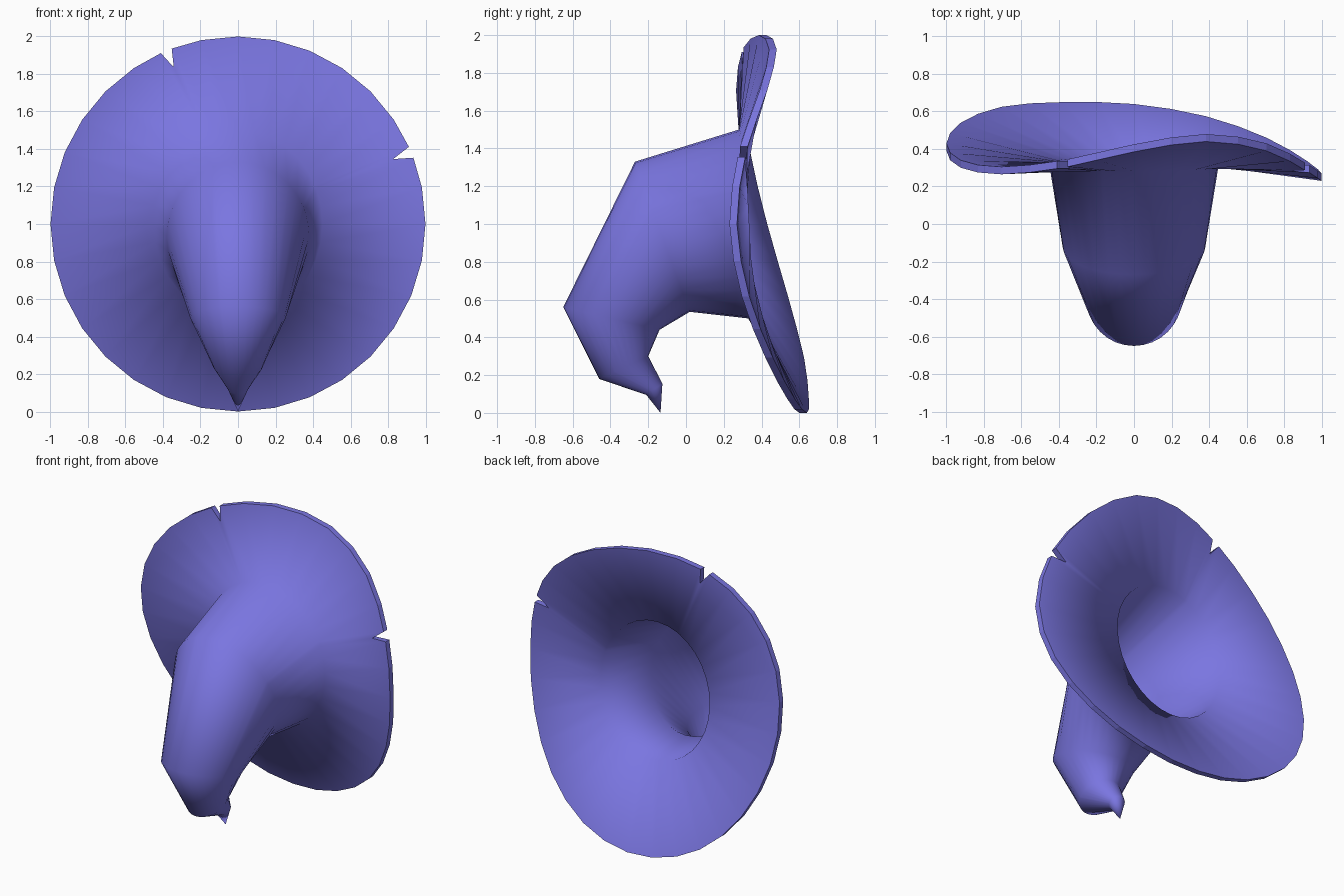
import bpy, bmesh, math
from mathutils import Vector

if "Cube" in bpy.data.objects:
    bpy.data.objects.remove(bpy.data.objects["Cube"])

NOTCHES = (22.5, 112.5)      # degrees round the brim
THICK = 0.04

# Wavy brim: depth (y) of the front rim every 22.5 degrees, counter-clockwise from +x
RIM = [0.23, 0.28, 0.39, 0.44, 0.385, 0.30, 0.265, 0.30,
       0.39, 0.50, 0.585, 0.61, 0.60, 0.535, 0.42, 0.295]


def rim_y(deg):
    """Smooth (Catmull-Rom) lookup in the rim table."""
    u = (deg % 360) / 22.5
    i, t = int(u), u - int(u)
    a, b, c, d = (RIM[(i + k) % 16] for k in (-1, 0, 1, 2))
    return 0.5 * (2 * b + (c - a) * t + (2 * a - 5 * b + 4 * c - d) * t * t
                  + (3 * b - a - 3 * c + d) * t ** 3)


# Columns round the hat: 32 steps, with three columns at each notch
columns = []
for i in range(32):
    a = i * 11.25
    if a in NOTCHES:
        columns += [(a - 1.8, 1.0), (a, 0.9), (a + 1.8, 1.0)]
    else:
        columns.append((a, 1.0))

# Drooping crown: (top y, top z, bottom y, bottom z, half width)
CROWN = [(0.28, 1.50, 0.33, 0.50, 0.45),
         (-0.27, 1.33, 0.02, 0.535, 0.38),
         (-0.65, 0.56, -0.14, 0.44, 0.255),
         (-0.46, 0.18, -0.20, 0.30, 0.13),
         (-0.21, 0.095, -0.125, 0.155, 0.055)]
TIP = Vector((0, -0.135, 0.0))


def crown_ring(row, inset=0.0):
    ty, tz, by, bz, w = row
    top, bot = Vector((0, ty, tz)), Vector((0, by, bz))
    c, h = (top + bot) / 2, (top - bot) / 2
    h = h * (1 - inset / h.length)
    return [c + Vector(((w - inset) * math.cos(math.radians(a)), 0, 0))
            + h * math.sin(math.radians(a)) for a, _ in columns]


def brim_ring(base, back):
    """Rim ring; notch columns are pulled back towards the crown."""
    pts = []
    for (a, r), b in zip(columns, base):
        t = math.radians(a)
        rim = Vector((math.cos(t), rim_y(a) + back, 1 + math.sin(t)))
        pts.append(rim if r == 1 else b.lerp(rim, 0.81))
    return pts


# Outside surface: tip to rim; inside surface: rim back into the crown
outer = [crown_ring(r) for r in reversed(CROWN)]
outer.append(brim_ring(outer[-1], 0))
inner = [crown_ring(r, 0.035) for r in CROWN[:4]]
inner[0] = [p + Vector((0, 0.03, 0)) for p in inner[0]]
inner.insert(0, brim_ring(inner[0], THICK))

bm = bmesh.new()
rings = [[bm.verts.new(p) for p in ring] for ring in outer + inner]
n = len(columns)
rim_row = len(outer) - 1
for k in range(len(rings) - 1):
    for i in range(n):
        j = (i + 1) % n
        f = bm.faces.new((rings[k][i], rings[k][j], rings[k + 1][j], rings[k + 1][i]))
        f.smooth = k != rim_row        # crisp rim edge
# Close both ends to a point
for ring, point in ((rings[0], TIP), (rings[-1], Vector((0, -0.22, 0.15)))):
    v = bm.verts.new(point)
    for i in range(n):
        bm.faces.new((ring[i], ring[(i + 1) % n], v)).smooth = True
bmesh.ops.recalc_face_normals(bm, faces=bm.faces[:])
# Keep the rim crisp
for f in bm.faces:
    if not f.smooth:
        for e in f.edges:
            if any(g.smooth for g in e.link_faces):
                e.smooth = False

mesh = bpy.data.meshes.new("pointed_hat")
bm.to_mesh(mesh)
bm.free()
hat = bpy.data.objects.new("pointed_hat", mesh)
bpy.context.collection.objects.link(hat)

mat = bpy.data.materials.new("violet blue felt")
mat.diffuse_color = (0.195, 0.18, 0.75, 1)
mat.use_nodes = True
mat.node_tree.nodes["Principled BSDF"].inputs["Base Color"].default_value = mat.diffuse_color
mesh.materials.append(mat)
